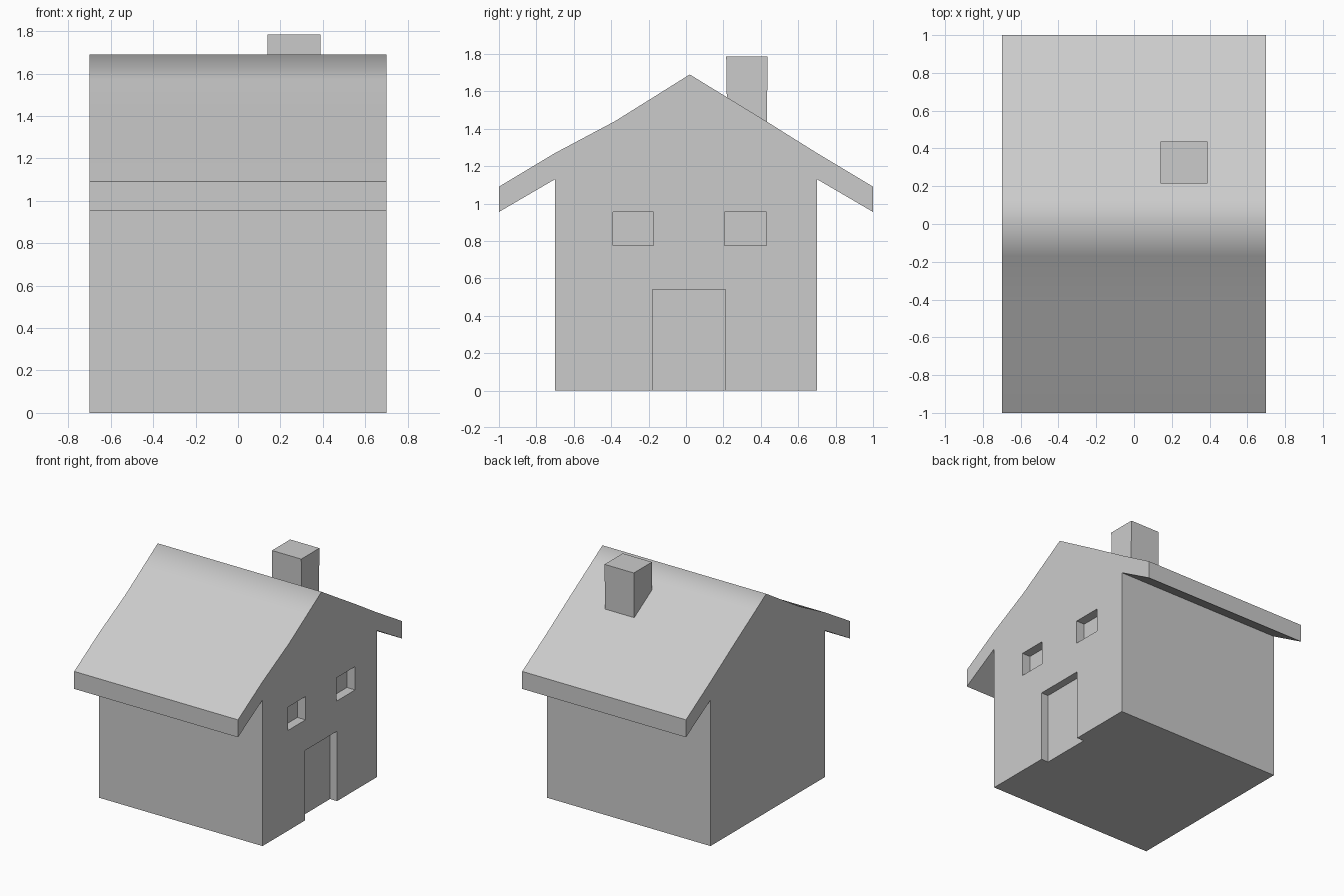
import bpy, bmesh

if "Cube" in bpy.data.objects:
    bpy.data.objects.remove(bpy.data.objects["Cube"])

HALF_X = 0.7


def new_object(name, bm):
    bmesh.ops.recalc_face_normals(bm, faces=bm.faces[:])
    mesh = bpy.data.meshes.new(name)
    bm.to_mesh(mesh)
    bm.free()
    obj = bpy.data.objects.new(name, mesh)
    bpy.context.collection.objects.link(obj)
    return obj


def box(name, lo, hi, base_scale_y=1.0):
    bm = bmesh.new()
    bmesh.ops.create_cube(bm, size=1)
    for v in bm.verts:
        if v.co.z < 0:
            v.co.y *= base_scale_y
        for i in range(3):
            v.co[i] = (lo[i] + hi[i]) / 2 + v.co[i] * (hi[i] - lo[i])
    return new_object(name, bm)


# House body: gable profile (y, z) extruded along x
profile = [(-0.7, 0), (0.7, 0), (0.7, 1.13), (1, 0.955), (1, 1.09), (0.7, 1.27),
           (0.43, 1.439), (0.16, 1.604), (0.02, 1.69), (-0.17, 1.571),
           (-0.38, 1.44), (-0.7, 1.27), (-1, 1.09), (-1, 0.955), (-0.7, 1.13)]
bm = bmesh.new()
gable = bm.faces.new([bm.verts.new((-HALF_X, y, z)) for y, z in profile])
side = bmesh.ops.extrude_face_region(bm, geom=[gable])
bmesh.ops.translate(bm, vec=(2 * HALF_X, 0, 0),
                    verts=[g for g in side["geom"] if isinstance(g, bmesh.types.BMVert)])
# Roof slopes are smooth across the ridge, everything else flat
bm.normal_update()
for f in bm.faces:
    f.smooth = len(f.verts) == 4 and all(v.co.z > 1.05 for v in f.verts) \
        and f.calc_center_median().z > 1.15
house = new_object("house", bm)

# Door and window recesses in the right-hand wall: name, y range, z range, depth
recesses = [("door_cutter", (-0.18, 0.21), (-0.1, 0.54), 0.06),
            ("left_window_cutter", (-0.39, -0.175), (0.775, 0.955), 0.07),
            ("right_window_cutter", (0.205, 0.43), (0.775, 0.955), 0.07)]
bpy.context.view_layer.objects.active = house
for name, (y0, y1), (z0, z1), depth in recesses:
    cutter = box(name, (HALF_X - depth, y0, z0), (HALF_X + 0.2, y1, z1))
    cutter.hide_render = True
    mod = house.modifiers.new(name, 'BOOLEAN')
    mod.operation = 'DIFFERENCE'
    mod.solver = 'EXACT'
    mod.object = cutter
    bpy.ops.object.modifier_apply(modifier=name)
    bpy.data.objects.remove(cutter)

# Chimney, very slightly narrower at its base
box("chimney", (0.14, 0.215, 1.4), (0.39, 0.437, 1.785), 0.95)
